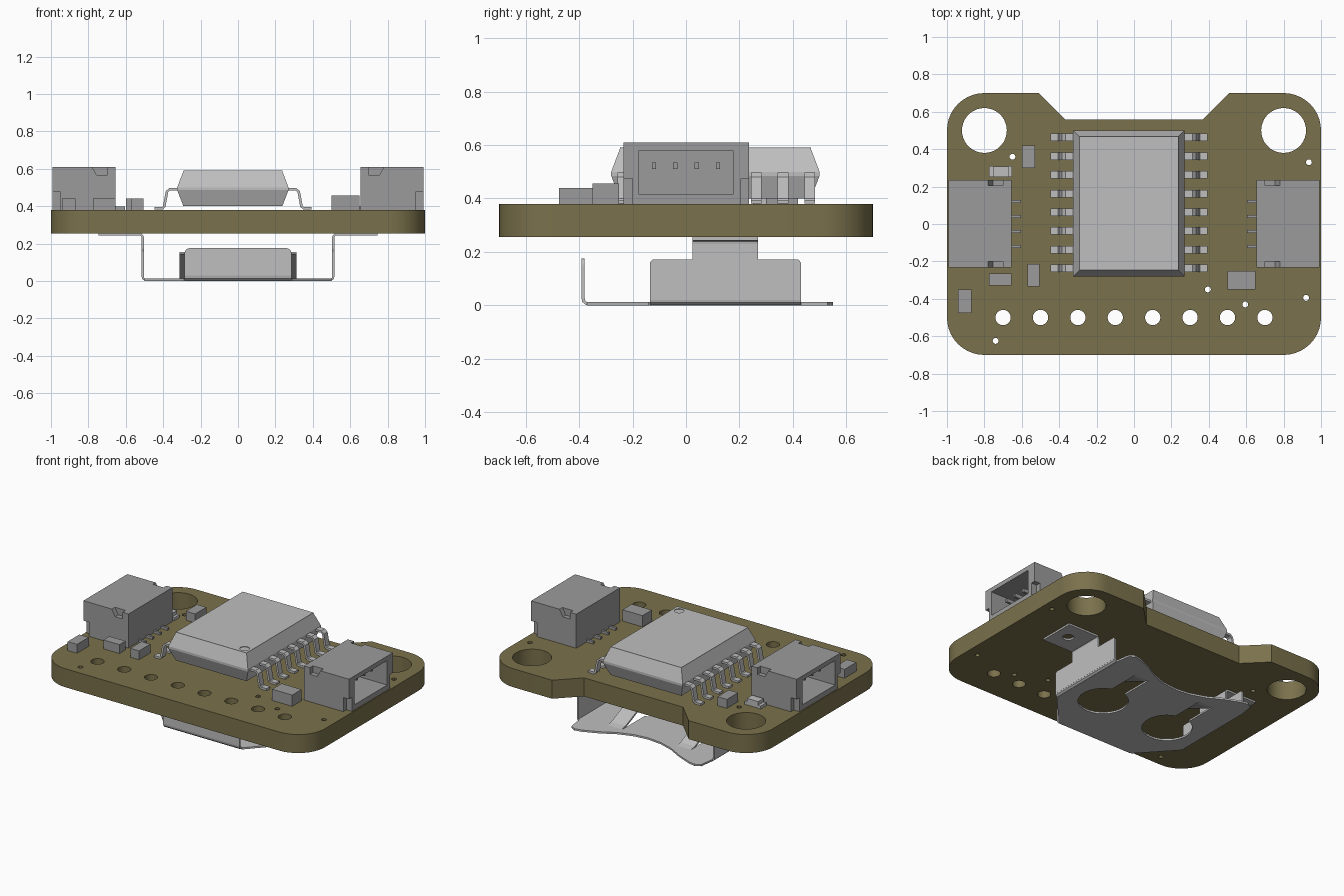
import bpy, bmesh, math
from mathutils import Vector

if "Cube" in bpy.data.objects:
    bpy.data.objects.remove(bpy.data.objects["Cube"])


def material(name, rgb):
    m = bpy.data.materials.new(name)
    m.use_nodes = True
    m.diffuse_color = (*rgb, 1)
    m.node_tree.nodes["Principled BSDF"].inputs["Base Color"].default_value = (*rgb, 1)
    return m


OLIVE = material("olive board", (0.195, 0.165, 0.072))
LIGHT = material("light grey", (0.52, 0.52, 0.52))
MID = material("mid grey", (0.33, 0.33, 0.33))


def arc(cx, cy, r, a0, a1, n):
    steps = [math.radians(a0 + (a1 - a0) * i / n) for i in range(n + 1)]
    return [(cx + r * math.cos(a), cy + r * math.sin(a)) for a in steps]


def circle(cx, cy, r, n=24):
    return arc(cx, cy, r, 0, 360, n)[:-1]


def rect(a0, a1, b0, b1):
    return [(a0, b0), (a1, b0), (a1, b1), (a0, b1)]


def prism(bm, loops, lo, hi, axis="z"):
    """Fill an outline (further loops are holes) and extrude it along an axis."""
    place = {"x": lambda a, b: (lo, a, b), "y": lambda a, b: (a, lo, b),
             "z": lambda a, b: (a, b, lo)}[axis]
    edges = []
    for loop in loops:
        vs = [bm.verts.new(place(*p)) for p in loop]
        edges += [bm.edges.new((vs[i - 1], vs[i])) for i in range(len(vs))]
    fill = bmesh.ops.triangle_fill(bm, edges=edges, use_beauty=True)
    faces = [g for g in fill["geom"] if isinstance(g, bmesh.types.BMFace)]
    ext = bmesh.ops.extrude_face_region(bm, geom=faces, use_keep_orig=True)
    vec = Vector([hi - lo if c == axis else 0 for c in "xyz"])
    bmesh.ops.translate(bm, vec=vec,
                        verts=[g for g in ext["geom"] if isinstance(g, bmesh.types.BMVert)])


def box(bm, x0, x1, y0, y1, z0, z1):
    prism(bm, [rect(x0, x1, y0, y1)], z0, z1)


def strip(bm, path, t, lo, hi, axis):
    """Bent sheet of thickness t following a path."""
    pts = [Vector(p) for p in path]
    one, two = [], []
    for i, p in enumerate(pts):
        d = pts[min(i + 1, len(pts) - 1)] - pts[max(i - 1, 0)]
        n = Vector((-d.y, d.x)).normalized() * t / 2
        one.append(tuple(p + n))
        two.append(tuple(p - n))
    prism(bm, [one + two[::-1]], lo, hi, axis)


def finish(name, bm, mat, smooth=False):
    bmesh.ops.recalc_face_normals(bm, faces=bm.faces)
    me = bpy.data.meshes.new(name)
    bm.to_mesh(me)
    bm.free()
    me.materials.append(mat)
    ob = bpy.data.objects.new(name, me)
    bpy.context.collection.objects.link(ob)
    if smooth:
        bpy.ops.object.select_all(action="DESELECT")
        ob.select_set(True)
        bpy.context.view_layer.objects.active = ob
        bpy.ops.object.shade_smooth_by_angle(angle=math.radians(30))
    return ob


BASE, TOP = 0.255, 0.38

# Board: rounded corners, back notch, mounting, header and via holes
outline = (arc(-0.8, -0.5, 0.2, 180, 270, 10) + arc(0.8, -0.5, 0.2, 270, 360, 10)
           + arc(0.8, 0.5, 0.2, 0, 90, 10)
           + [(0.51, 0.7), (0.37, 0.56), (-0.37, 0.56), (-0.51, 0.7)]
           + arc(-0.8, 0.5, 0.2, 90, 180, 10))
holes = [circle(s * 0.8, 0.5, 0.12, 36) for s in (-1, 1)]
holes += [circle(-0.7 + 0.2 * i, -0.5, 0.041) for i in range(8)]
vias = [(-0.65, 0.36), (0.935, 0.33), (0.395, -0.35), (0.595, -0.43),
        (0.92, -0.395), (-0.74, -0.625)]
holes += [circle(x, y, 0.016, 12) for x, y in vias]
bm = bmesh.new()
prism(bm, [outline] + holes, BASE, TOP)
finish("circuit_board", bm, OLIVE, True)

# Chip body: tapered both ways from a middle band, dimple in the top
X0, X1, Y0, Y1 = -0.325, 0.27, -0.28, 0.5
bm = bmesh.new()
rings = []
for z, inset in ((0.4, 0.033), (0.485, 0), (0.5, 0), (0.587, 0.033)):
    outer = rect(X0 + inset, X1 - inset, Y0 + inset, Y1 - inset)
    rings.append([bm.verts.new((*p, z)) for p in outer])
for a, b in zip(rings, rings[1:]):
    for i in range(4):
        bm.faces.new((a[i - 1], a[i], b[i], b[i - 1]))
bm.faces.new(rings[0])
bm.faces.new(rings[-1])
prism(bm, [outer, circle(0.19, -0.2, 0.03)], 0.587, 0.591)
finish("chip_body", bm, LIGHT)

# Chip leads: eight gull wings on each side
bm = bmesh.new()
mid = (X0 + X1) / 2
wing = [(0.29, 0.49), (0.338, 0.49), (0.352, 0.478), (0.367, 0.398), (0.378, 0.388), (0.42, 0.388)]
for s in (-1, 1):
    for i in range(8):
        y = -0.237 + 0.1 * i
        strip(bm, [(mid + s * x, z) for x, z in wing], 0.014, y - 0.02, y + 0.02, "y")
finish("chip_leads", bm, LIGHT)

# Socket connectors, opening outwards, with contacts and solder tails
cheek = [(0.655, 0.38), (0.95, 0.38), (0.95, 0.475), (0.992, 0.475), (0.992, 0.61),
         (0.78, 0.61), (0.755, 0.565), (0.70, 0.565), (0.70, 0.61), (0.655, 0.61)]
for side, s in (("left", 1), ("right", -1)):
    bm = bmesh.new()
    prism(bm, [rect(-0.2, 0.205, TOP, 0.61), rect(-0.175, 0.175, 0.415, 0.58)],
          s * 0.72, s * 0.992, "x")
    box(bm, s * 0.655, s * 0.72, -0.2, 0.205, TOP, 0.61)
    for lo, hi in ((-0.233, -0.2), (0.205, 0.236)):
        prism(bm, [[(s * x, z) for x, z in cheek]], lo, hi, "y")
    finish(side + "_connector", bm, MID)
    bm = bmesh.new()
    for i in range(4):
        y = -0.12 + 0.08 * i
        box(bm, s * 0.71, s * 0.92, y - 0.008, y + 0.008, 0.51, 0.535)
        box(bm, s * 0.605, s * 0.66, y - 0.008, y + 0.008, TOP, 0.397)
    finish(side + "_connector_contacts", bm, MID)

# Small surface-mount parts
parts = [(-0.94, -0.87, -0.475, -0.35, 0.44), (-0.775, -0.655, -0.33, -0.265, 0.44),
         (-0.57, -0.505, -0.335, -0.215, 0.44), (-0.6, -0.53, 0.3, 0.42, 0.44),
         (0.5, 0.65, -0.35, -0.25, 0.456)]
for i, (x0, x1, y0, y1, z) in enumerate(parts):
    bm = bmesh.new()
    box(bm, x0, x1, y0, y1, TOP, z)
    finish(f"small_component_{i + 1}", bm, MID)

# Indicator lamp: base with end terminals and a lens
bm = bmesh.new()
box(bm, -0.755, -0.67, 0.252, 0.308, TOP, 0.424)
for x in (-0.775, -0.675):
    box(bm, x, x + 0.022, 0.25, 0.31, TOP, 0.4)
finish("indicator_lamp", bm, LIGHT)

# Battery clip floor: scalloped back edge and two keyhole cut-outs
T = 0.012
scallop = [(x / 10, 0.4 + 1.1 * (x / 10) ** 2) for x in range(3, -4, -1)]
half = [(0.29, -0.37), (0.5, -0.14), (0.5, 0.43), (0.485, 0.53), (0.45, 0.55), (0.4, 0.54)]
floor = half + scallop + [(-x, y) for x, y in half[::-1]]
keyholes = [arc(s * 0.255, 0.01, 0.155, 110, 430, 28) + [(s * 0.255 + 0.053, 0.38), (s * 0.255 - 0.053, 0.38)]
            for s in (-1, 1)]
bm = bmesh.new()
prism(bm, [floor] + keyholes, 0, T)
finish("battery_clip_floor", bm, LIGHT)

# Battery clip sides: wall, neck, soldered tab and spring tongue
wall = [(-0.135, 0.02), (0.43, 0.02), (0.43, 0.16), (0.42, 0.172), (0.27, 0.172),
        (0.27, 0.235), (0.025, 0.235), (0.025, 0.172), (-0.125, 0.172), (-0.135, 0.16)]
for side, s in (("left", 1), ("right", -1)):
    bm = bmesh.new()
    prism(bm, [wall], s * 0.503, s * 0.515, "x")
    bend = [(0.49, 0.006), (0.5, 0.008), (0.507, 0.014), (0.509, 0.024)]
    strip(bm, [(s * x, z) for x, z in bend], T, -0.135, 0.43, "y")
    bend = [(0.509, 0.23), (0.511, 0.24), (0.518, 0.247), (0.53, 0.249)]
    strip(bm, [(s * x, z) for x, z in bend], T, 0.025, 0.27, "y")
    tab = rect(0.53, 0.745, 0.025, 0.27)
    prism(bm, [[(s * x, y) for x, y in tab], circle(s * 0.65, 0.148, 0.035)], 0.243, BASE)
    finish(side + "_clip_side", bm, LIGHT)
    bm = bmesh.new()
    strip(bm, [(0.39, 0.006), (0.35, 0.014), (0.05, 0.145), (0.0, 0.15)], T, s * 0.205, s * 0.312, "x")
    finish(side + "_spring_tongue", bm, LIGHT)

# Battery clip front lip, bent up with rounded top corners
bm = bmesh.new()
strip(bm, [(-0.36, 0.006), (-0.374, 0.008), (-0.383, 0.016), (-0.386, 0.03)], T, -0.285, 0.285, "x")
lip = [(-0.285, 0.028), (0.285, 0.028)] + arc(0.26, 0.15, 0.025, 0, 90, 5) + arc(-0.26, 0.15, 0.025, 90, 180, 5)
prism(bm, [lip], -0.392, -0.38, "y")
finish("battery_clip_lip", bm, LIGHT)
